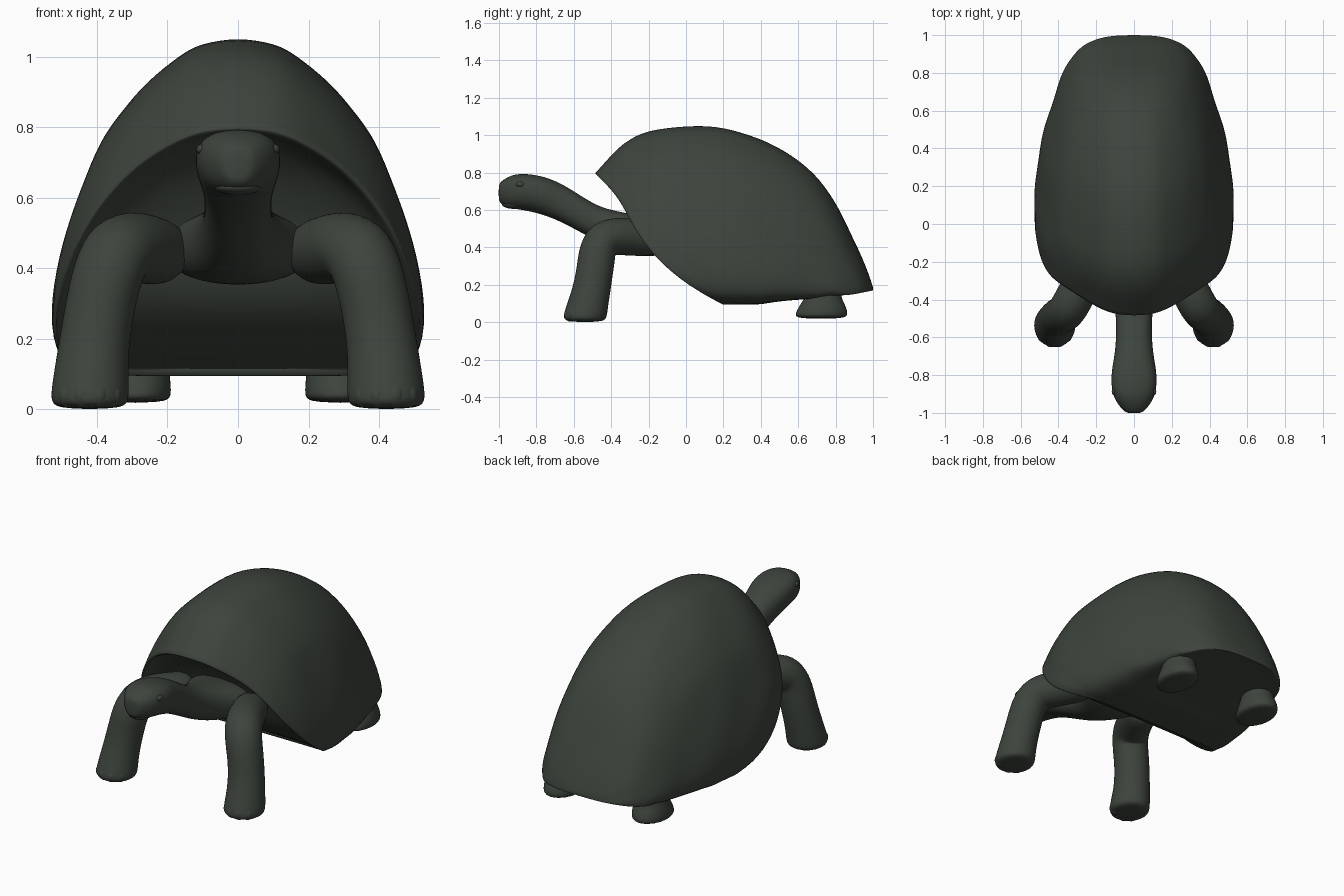
import bpy, bmesh, math
from mathutils import Vector

if "Cube" in bpy.data.objects:
    bpy.data.objects.remove(bpy.data.objects["Cube"])

mat = bpy.data.materials.new("dark green grey")
mat.diffuse_color = (0.047, 0.058, 0.046, 1)
mat.use_nodes = True
mat.node_tree.nodes["Principled BSDF"].inputs["Base Color"].default_value = mat.diffuse_color


def finish(name, bm, levels=2):
    bmesh.ops.recalc_face_normals(bm, faces=bm.faces)
    me = bpy.data.meshes.new(name)
    bm.to_mesh(me)
    bm.free()
    me.materials.append(mat)
    me.polygons.foreach_set("use_smooth", [True] * len(me.polygons))
    ob = bpy.data.objects.new(name, me)
    bpy.context.collection.objects.link(ob)
    if levels:
        m = ob.modifiers.new("smooth", 'SUBSURF')
        m.levels = m.render_levels = levels
    return ob


def bridge(bm, rings):
    n = len(rings[0])
    for a, b in zip(rings, rings[1:]):
        for j in range(n):
            bm.faces.new((a[j], a[(j + 1) % n], b[(j + 1) % n], b[j]))


def loft(name, rings):
    bm = bmesh.new()
    vr = [[bm.verts.new(p) for p in r] for r in rings]
    bridge(bm, vr)
    bm.faces.new(vr[0])
    bm.faces.new(vr[-1])
    return finish(name, bm)


def tube(name, path, n=16):
    # path points: x, y, z, radius across, radius along
    pts = [Vector(p[:3]) for p in path]
    rings = []
    for i, p in enumerate(pts):
        t = (pts[min(i + 1, len(pts) - 1)] - pts[max(i - 1, 0)]).normalized()
        if i >= len(pts) - 3:
            t = Vector((0, 0, -1))          # the foot stands level
        u = (Vector((1, 0, 0)) - t * t.x).normalized()
        v = t.cross(u)
        rings.append([p + u * path[i][3] * math.cos(a) + v * path[i][4] * math.sin(a)
                      for a in (2 * math.pi * k / n for k in range(n))])
    return loft(name, rings)


def ball(name, c, r):
    bm = bmesh.new()
    bmesh.ops.create_uvsphere(bm, u_segments=16, v_segments=10, radius=1)
    for v in bm.verts:
        v.co = Vector((v.co.x * r[0] + c[0], v.co.y * r[1] + c[1], v.co.z * r[2] + c[2]))
    return finish(name, bm, 0)


def ramp(x, a, b):
    x = min(max((x - a) / (b - a), 0), 1)
    return x * x * (3 - 2 * x)


# Shell: tilted ribs (top y, top z, bottom y, bottom z, half width)
ribs = [(-.487, .80, .20, .095, .523), (-.425, .87, .22, .095, .53), (-.36, .945, .25, .095, .535),
        (-.25, 1.02, .29, .095, .535), (-.10, 1.048, .33, .095, .525), (.13, 1.063, .40, .095, .515),
        (.30, 1.02, .46, .10, .50), (.45, .965, .54, .105, .475), (.60, .875, .64, .11, .44),
        (.72, .765, .74, .12, .408), (.82, .61, .82, .135, .375), (.88, .475, .88, .145, .338),
        (.925, .385, .93, .155, .295), (.965, .29, .965, .163, .24), (.99, .22, .99, .168, .165),
        (1.0, .185, 1.0, .17, .08)]
# Half outlines (drop, width) of a rib at the front rim, middle and rear
front = [(0, 0), (.01, .2), (.06, .36), (.13, .51), (.2, .62), (.29, .73), (.42, .85), (.58, .94),
         (.77, 1), (.92, .97), (1, .82), (1, .4), (1, 0)]
middle = [(0, 0), (.02, .21), (.05, .31), (.137, .51), (.21, .62), (.295, .74), (.43, .84), (.58, .93),
          (.77, 1), (.92, .985), (1, .87), (1, .4), (1, 0)]
rear = [(0, 0), (.01, .2), (.04, .35), (.12, .52), (.2, .62), (.32, .74), (.5, .86), (.7, .93),
        (.9, 1), (1, .97), (.98, .8), (.95, .38), (.95, 0)]
bow = [1, .92, .8, .6, .4, .2, .08]       # ribs bulge forward at the shoulders

bm = bmesh.new()
rings = []
for i, (ty, tz, by, bz, w) in enumerate(ribs):
    a = (1, .7, .4, .15)[i] if i < 4 else 0
    r = min(max((i - 5) / 6, 0), 1)
    half = []
    for j in range(13):
        f, x = [front[j][k] * a + middle[j][k] * (1 - a - r) + rear[j][k] * r for k in (0, 1)]
        lump = 1 + .016 * math.sin(i * 2.1) * math.sin(j * 1.7) if 0 < i < 13 else 1
        push = .115 * bow[i] * ramp(f, .1, .6) * (1 - ramp(f, .82, 1.02)) if i < 7 else 0
        half.append((x * w * lump, ty + (by - ty) * f - push, tz + (bz - tz) * f))
    rings.append(half + [(-x, y, z) for x, y, z in half[11:0:-1]])

# Recessed front opening: lip, then pushed-back skin wall
lip, wall = [], []
for x, y, z in rings[0]:
    p = Vector((x * .955, y + .006, .45 + (z - .45) * .955))
    if z < .2:
        p = Vector((x * .97, y - .008, z + .012))
    k = min(max((z - .30) / .15, 0), 1)
    lip.append(p)
    wall.append(Vector((p.x * .97, p.y + .14 * k, p.z + .01 * (1 - k) - .005 * k)))
vr = [[bm.verts.new(p) for p in r] for r in [wall, lip] + rings]
bridge(bm, vr)
for ring in (vr[0], vr[-1]):
    for j in range(12):
        quad = [ring[j], ring[j + 1], ring[(23 - j) % 24], ring[(24 - j) % 24]]
        bm.faces.new(list(dict.fromkeys(quad)))
crease = bm.edges.layers.float.new("crease_edge")
for j in range(24):
    bm.edges.get((vr[2][j], vr[2][(j + 1) % 24]))[crease] = .6
for ring in vr[13:17]:
    for j in (9, 15):
        for e in ring[j].link_edges:
            if abs(e.verts[0].co.y - e.verts[1].co.y) > .005:
                e[crease] = .5
finish("shell", bm)

# Head and neck: upright rings (y, centre z, half width, half height)
neck = [(-1.002, .693, .03, .038), (-.993, .693, .052, .058), (-.965, .694, .078, .077), (-.92, .699, .108, .094),
        (-.86, .697, .122, .10), (-.78, .682, .121, .104), (-.70, .655, .106, .105),
        (-.62, .613, .097, .103), (-.54, .565, .096, .098), (-.45, .515, .10, .098),
        (-.34, .48, .125, .11), (-.24, .46, .18, .11), (-.10, .45, .25, .10)]
head = []
for y, z, w, h in neck:
    ring = []
    for k in range(16):
        c, s = math.cos(k * math.pi / 8), math.sin(k * math.pi / 8)
        taper = 1 + .12 * s if y < -.7 else 1      # jaw narrower than the brow
        ring.append((w * taper * math.copysign(abs(c) ** .85, c), y, z + h * math.copysign(abs(s) ** .85, s)))
    head.append(ring)
loft("head_and_neck", head)
ball("lower_jaw", (0, -.915, .63), (.065, .069, .024))

for s, side in ((-1, "left"), (1, "right")):
    ball(side + "_eye", (s * .104, -.885, .737), (.014, .024, .015))

    # Front leg: shoulder inside the shell, bent elbow, flat foot
    tube(side + "_front_leg", [
        (s * .20, -.14, .44, .10, .09), (s * .25, -.26, .452, .10, .10), (s * .305, -.37, .463, .105, .105),
        (s * .345, -.445, .445, .105, .108), (s * .37, -.474, .385, .102, .103), (s * .392, -.485, .29, .10, .10),
        (s * .41, -.505, .17, .102, .103), (s * .418, -.53, .08, .11, .115),
        (s * .42, -.54, .03, .114, .12), (s * .42, -.54, .0, .10, .105)])
    for k in range(4):
        a = math.radians(-140 + k * 33)
        ball(side + "_front_toe", (s * (.42 + .08 * math.cos(a)), -.54 + .084 * math.sin(a), .04),
             (.031, .031, .036))

    # Rear leg: short stump below the shell
    tube(side + "_rear_leg", [
        (s * .28, .72, .20, .09, .09), (s * .285, .735, .16, .092, .095), (s * .285, .735, .13, .092, .10),
        (s * .29, .73, .085, .10, .128), (s * .29, .725, .045, .104, .145), (s * .29, .72, .018, .095, .135)])
